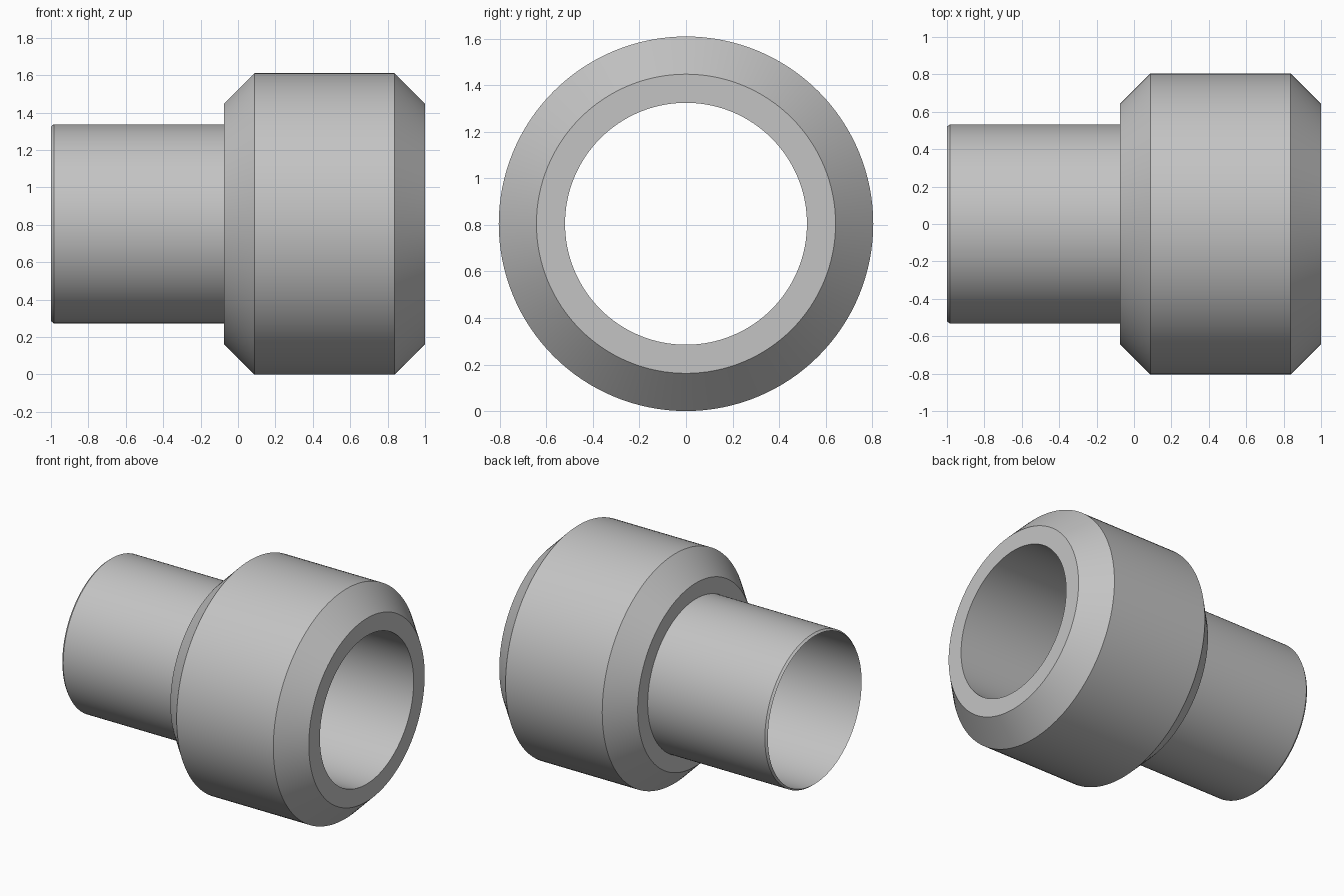
import bpy
import bmesh
import math
from mathutils import Vector

cube = bpy.data.objects.get("Cube")
if cube:
    bpy.data.objects.remove(cube, do_unlink=True)

SEGMENTS = 128
OUTER, BORE, TUBE = 0.805, 0.52, 0.532   # radii
CHAMFER, LIP = 0.162, 0.015
TUBE_END, COLLAR_START, COLLAR_END = -1.0, -0.075, 1.0

# Plain grey metal
metal = bpy.data.materials.new("grey metal")
metal.use_nodes = True
grey = (0.55, 0.55, 0.55, 1.0)
metal.diffuse_color = grey
metal.node_tree.nodes["Principled BSDF"].inputs["Base Color"].default_value = grey


def lathe(name, profile, material):
    """Revolve a closed (x, radius) profile around the horizontal x axis."""
    bm = bmesh.new()
    verts = [bm.verts.new((x, 0, r)) for x, r in profile]
    edges = [bm.edges.new((v, verts[(i + 1) % len(verts)]))
             for i, v in enumerate(verts)]
    bmesh.ops.spin(bm, geom=verts + edges, cent=(0, 0, 0), axis=(1, 0, 0),
                   angle=math.tau, steps=SEGMENTS, use_merge=True)
    bmesh.ops.remove_doubles(bm, verts=bm.verts[:], dist=0.0001)
    bmesh.ops.recalc_face_normals(bm, faces=bm.faces[:])
    bmesh.ops.translate(bm, verts=bm.verts[:], vec=Vector((0, 0, OUTER)))
    mesh = bpy.data.meshes.new(name)
    bm.to_mesh(mesh)
    bm.free()
    mesh.materials.append(material)
    obj = bpy.data.objects.new(name, mesh)
    bpy.context.collection.objects.link(obj)
    bpy.ops.object.select_all(action="DESELECT")
    obj.select_set(True)
    bpy.context.view_layer.objects.active = obj
    bpy.ops.object.shade_smooth_by_angle(angle=math.radians(25))
    return obj


# Thin tube running into a thick collar chamfered at both ends
lathe("collared_sleeve", [
    (TUBE_END, BORE),
    (TUBE_END + LIP, TUBE),
    (COLLAR_START, TUBE),
    (COLLAR_START, OUTER - CHAMFER),
    (COLLAR_START + CHAMFER, OUTER),
    (COLLAR_END - CHAMFER, OUTER),
    (COLLAR_END, OUTER - CHAMFER),
    (COLLAR_END, BORE),
], metal)
